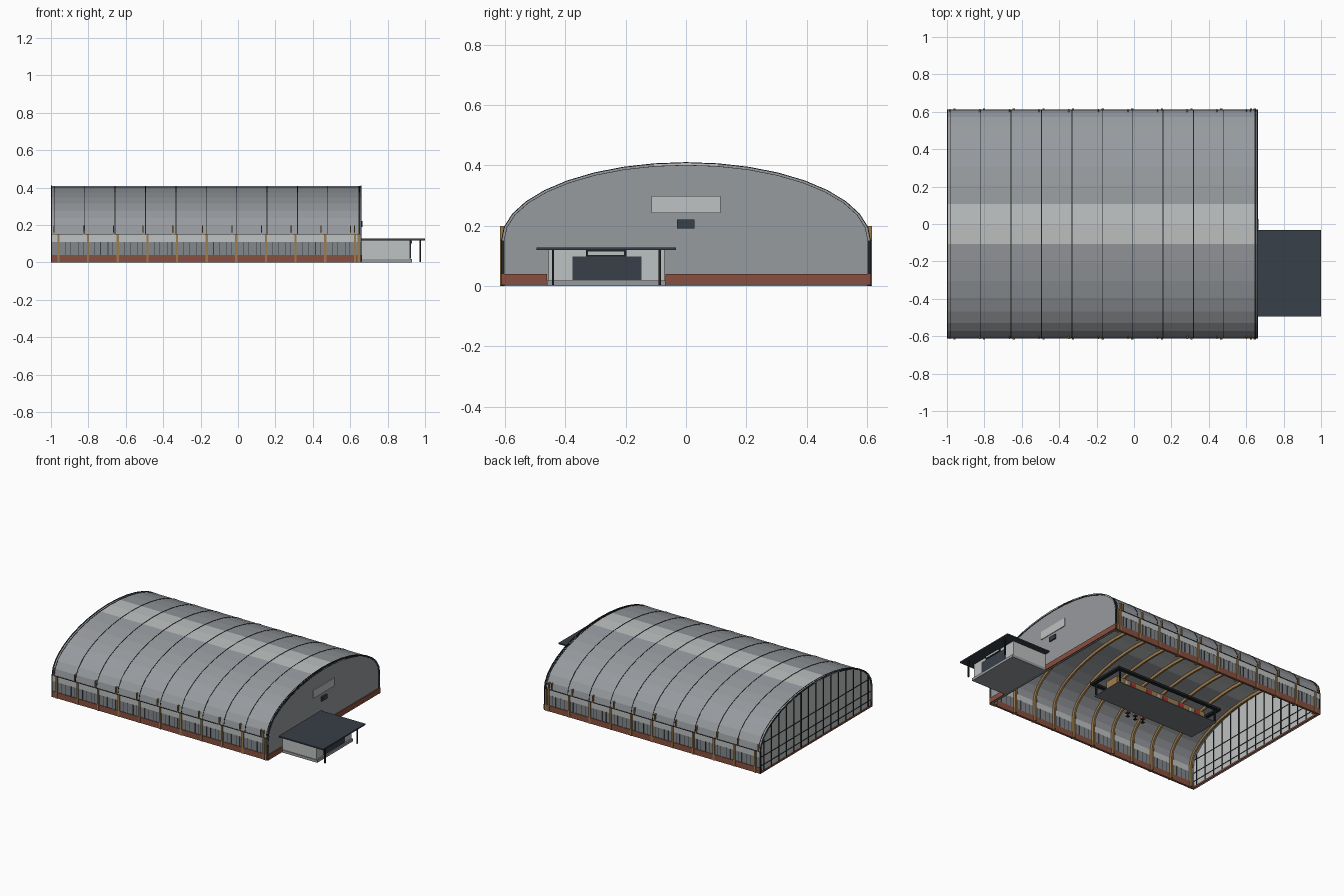
import bpy, bmesh, math

if "Cube" in bpy.data.objects:
    bpy.data.objects.remove(bpy.data.objects["Cube"])

# Hall dimensions
X0, X1 = -1.0, 0.66
A, B, EAVE = 0.61, 0.257, 0.15      # arch half width, rise, springing height


def material(name, rgb):
    m = bpy.data.materials.new(name)
    m.diffuse_color = (*rgb, 1)
    m.use_nodes = True
    m.node_tree.nodes["Principled BSDF"].inputs["Base Color"].default_value = m.diffuse_color
    return m


ROOF = material("grey metal", (0.31, 0.325, 0.345))
LIGHT = material("pale glass", (0.52, 0.54, 0.54))
WINDOW = material("window grey", (0.23, 0.25, 0.26))
BRICK = material("red brick", (0.25, 0.08, 0.05))
WOOD = material("timber", (0.34, 0.2, 0.075))
DARK = material("dark slate", (0.04, 0.05, 0.065))
BLACK = material("black trim", (0.015, 0.018, 0.02))
RED = material("red paint", (0.4, 0.03, 0.03))
FLOOR = material("floor grey", (0.2, 0.205, 0.215))


def finish(name, bm, mat):
    bmesh.ops.recalc_face_normals(bm, faces=bm.faces)
    me = bpy.data.meshes.new(name)
    bm.to_mesh(me)
    bm.free()
    me.materials.append(mat)
    ob = bpy.data.objects.new(name, me)
    bpy.context.collection.objects.link(ob)
    return ob


def add_box(bm, x0, x1, y0, y1, z0, z1):
    vs = bmesh.ops.create_cube(bm, size=1)["verts"]
    for v in vs:
        v.co = (x1 if v.co.x > 0 else x0, y1 if v.co.y > 0 else y0,
                z1 if v.co.z > 0 else z0)


def boxes(name, mat, items):
    bm = bmesh.new()
    for b in items:
        add_box(bm, *b)
    return finish(name, bm, mat)


def arc(off, d0=0, d1=180):
    """Arch points in y/z, one every ten degrees, offset outwards."""
    return [((A + off) * math.cos(math.radians(d)),
             EAVE + (B + off) * math.sin(math.radians(d)))
            for d in range(d0, d1 + 1, 10)]


def add_shell(bm, x0, x1, inner, outer, d0=0, d1=180, legs=None):
    """Curved strip between two arch offsets, optionally with straight legs."""
    def line(off):
        p = arc(off, d0, d1)
        if legs is not None:
            p = [(p[0][0], legs)] + p + [(p[-1][0], legs)]
        return p
    rows = [[bm.verts.new((x, y, z)) for y, z in line(o)]
            for x, o in ((x0, outer), (x1, outer), (x1, inner), (x0, inner))]
    n = len(rows[0])
    for k in range(4):
        a, b = rows[k], rows[(k + 1) % 4]
        for i in range(n - 1):
            bm.faces.new((a[i], a[i + 1], b[i + 1], b[i]))
    for i in (0, n - 1):
        bm.faces.new([r[i] for r in rows])


def shells(name, mat, items, **kw):
    bm = bmesh.new()
    for i in items:
        add_shell(bm, *i, **kw)
    return finish(name, bm, mat)


def gable(name, mat, x0, x1):
    bm = bmesh.new()
    pts = [(A - 0.006, 0)] + arc(-0.006) + [(-A + 0.006, 0)]
    f = bm.faces.new([bm.verts.new((x0, y, z)) for y, z in pts])
    r = bmesh.ops.extrude_face_region(bm, geom=[f])
    for v in r["geom"]:
        if isinstance(v, bmesh.types.BMVert):
            v.co.x = x1
    return finish(name, bm, mat)


def arch_z(y):
    return EAVE + B * math.sqrt(max(0, 1 - (y / A) ** 2))


# Roof shell with a pale ridge skylight
shells("roof_sides", ROOF, [(X0, X1, -0.006, 0, 0, 80), (X0, X1, -0.006, 0, 100, 180)])
shells("ridge_skylight", LIGHT, [(X0, X1, -0.006, 0, 80, 100)])
ribs = [-0.982 + 0.1625 * i for i in range(11)] + [0.65]
shells("roof_ribs", BLACK, [(x - 0.002, x + 0.002, -0.002, 0.002) for x in ribs])
shells("end_trims", BLACK, [(X0, X0 + 0.006, -0.008, 0.003), (X1 - 0.006, X1, -0.008, 0.003)],
       legs=0.0)

# Inner timber arches
posts = [-0.96 + 0.1585 * i for i in range(11)] + [0.645]
shells("timber_arches", WOOD, [(x - 0.006, x + 0.006, -0.027, -0.007) for x in posts], legs=0.0)

# Long side walls
base, low, high, bars, columns, brackets, rails = [], [], [], [], [], [], []
for s in (-1, 1):
    def span(a, b):
        return tuple(sorted((s * a, s * b)))
    base.append((X0, X1, *span(0.598, 0.613), 0, 0.04))
    low.append((X0, X1, *span(0.602, 0.609), 0.04, 0.11))
    high.append((X0, X1, *span(0.602, 0.61), 0.11, EAVE))
    rails.append((X0, X1, *span(0.605, 0.613), 0.148, 0.152))
    for i, x in enumerate(posts):
        columns.append((x - 0.006, x + 0.006, *span(0.6, 0.617), 0, 0.15))
        brackets.append((x - 0.026, x - 0.02, *span(0.598, 0.616), 0.15, 0.198))
        if i < 10:
            for k in (0.035, 0.065, 0.105, 0.13):
                bars.append((x + k, x + k + 0.003, *span(0.601, 0.611), 0.04, 0.11))
boxes("side_brick_base", BRICK, base)
boxes("side_lower_windows", WINDOW, low)
boxes("side_upper_windows", LIGHT, high)
boxes("side_window_bars", DARK, bars)
boxes("eave_rails", BLACK, rails)
boxes("side_posts", WOOD, columns)
boxes("post_brackets", WOOD, brackets)

# Entrance end wall
gable("entrance_end_wall", ROOF, X1 - 0.012, X1 - 0.004)
boxes("end_brick_base", BRICK, [(X1 - 0.014, X1 + 0.003, -0.612, -0.46, 0.004, 0.04),
                                (X1 - 0.014, X1 + 0.003, -0.068, 0.612, 0.004, 0.04)])
boxes("end_wall_panel", LIGHT, [(X1 - 0.008, X1 + 0.001, -0.115, 0.115, 0.242, 0.298)])
boxes("end_wall_vent", DARK, [(X1 - 0.008, X1 + 0.006, -0.03, 0.028, 0.19, 0.22)])

# Glazed end wall with its grid
gable("glazed_end_wall", LIGHT, X0 + 0.004, X0 + 0.01)
grid = []
for i in range(-7, 8):
    y = i * 0.0815
    grid.append((X0, X0 + 0.014, y - 0.003, y + 0.003, 0, arch_z(y) - 0.01))
for z in (0.05, 0.11, 0.2):
    w = A - 0.006 if z < EAVE else A * math.sqrt(1 - ((z - EAVE) / B) ** 2) - 0.01
    grid.append((X0 + 0.001, X0 + 0.013, -w, w, z - 0.002, z + 0.002))
boxes("glazing_bars", BLACK, grid)
boxes("glazed_end_sill", BRICK, [(X0, X0 + 0.016, -0.612, 0.612, 0, 0.012)])

# Entrance porch
boxes("porch_floor", ROOF, [(X1, 0.93, -0.46, -0.068, 0, 0.018)])
boxes("porch_walls", LIGHT, [(X1, 0.92, -0.455, -0.447, 0.018, 0.118),
                             (X1, 0.92, -0.08, -0.072, 0.018, 0.118),
                             (0.912, 0.92, -0.455, -0.072, 0.018, 0.118)])
boxes("porch_roof", DARK, [(X1, 1.0, -0.495, -0.033, 0.118, 0.127)])
boxes("porch_columns", BLACK, [(0.971, 0.979, y - 0.004, y + 0.004, 0.003, 0.118)
                               for y in (-0.441, -0.087)])
boxes("porch_doors", DARK, [(0.915, 0.924, -0.377, -0.148, 0.02, 0.097)])
boxes("porch_sign_frame", BLACK, [(0.918, 0.928, -0.332, -0.198, 0.098, 0.118)])
boxes("porch_sign_face", LIGHT, [(0.927, 0.93, -0.325, -0.205, 0.103, 0.114)])

# Central service island
boxes("island_floor", FLOOR, [(-0.57, 0.22, -0.12, 0.12, 0, 0.005)])
boxes("island_core", WOOD, [(-0.53, 0.18, -0.05, 0.05, 0.005, 0.09)])
boxes("island_canopy", BLACK, [(-0.59, 0.24, -0.14, -0.115, 0.085, 0.1),
                               (-0.59, 0.24, 0.115, 0.14, 0.085, 0.1),
                               (-0.59, -0.565, -0.115, 0.115, 0.085, 0.1),
                               (0.215, 0.24, -0.115, 0.115, 0.085, 0.1)])
boxes("island_posts", BLACK, [(x - 0.005, x + 0.005, y - 0.005, y + 0.005, 0.005, 0.085)
                              for x in (-0.56, 0.21) for y in (-0.115, 0.115)])
boxes("island_red_panels", RED, [(-0.49 + 0.13 * i, -0.45 + 0.13 * i, -0.054, 0.054, 0.02, 0.08)
                                 for i in range(5)])
boxes("island_pale_panels", LIGHT, [(-0.42 + 0.26 * i, -0.4 + 0.26 * i, -0.054, 0.054, 0.03, 0.075)
                                    for i in range(3)])

# Stools beside the island
seats, legs = [], []
for x in (-0.1, -0.16, -0.22):
    seats.append((x - 0.012, x + 0.012, -0.19, -0.166, 0.025, 0.03))
    legs.append((x - 0.003, x + 0.003, -0.181, -0.175, 0.004, 0.025))
    legs.append((x - 0.01, x + 0.01, -0.188, -0.168, 0, 0.004))
boxes("stool_seats", RED, seats)
boxes("stool_legs", BLACK, legs)
